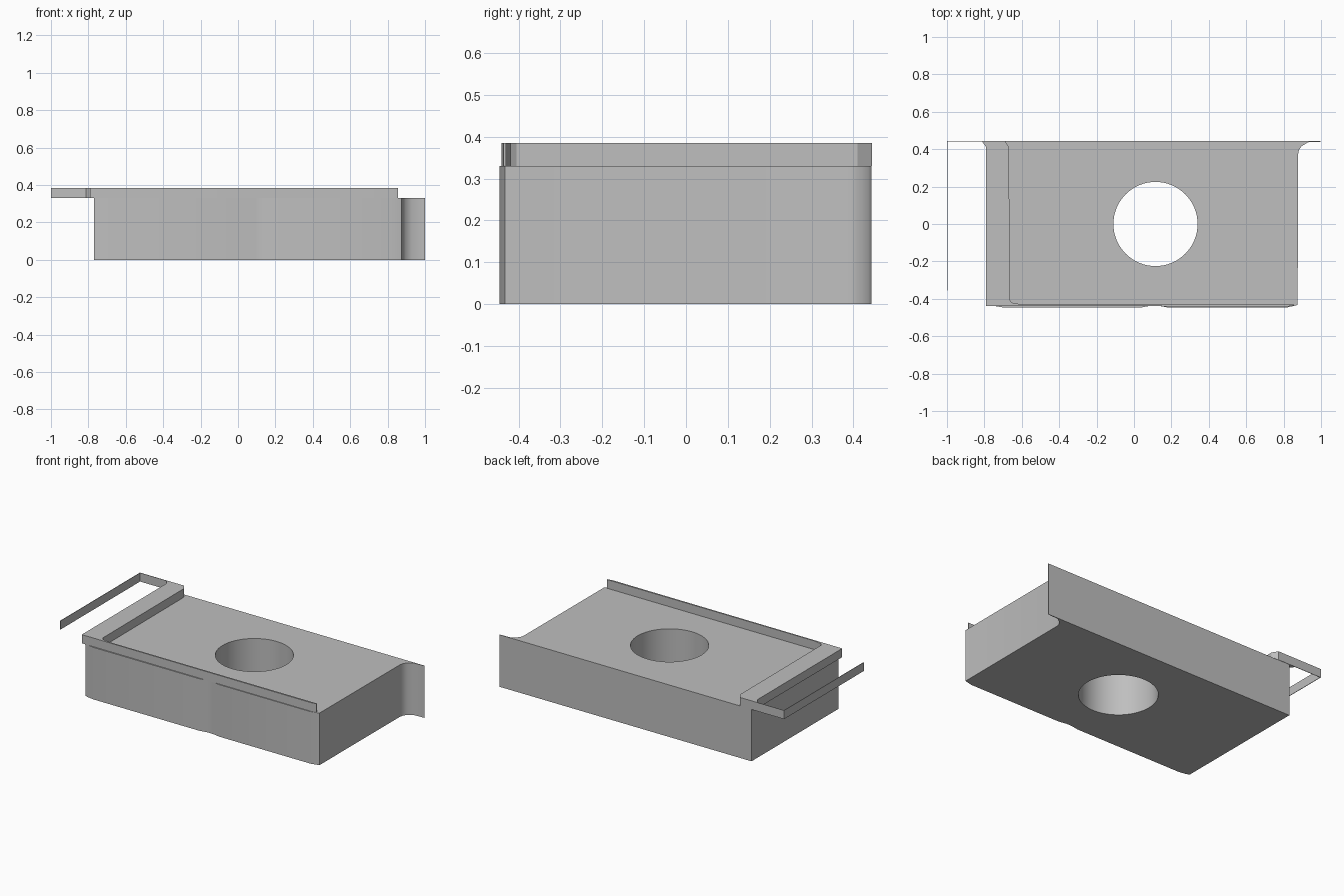
import bpy
import bmesh
from math import cos, sin, tau

cube = bpy.data.objects.get("Cube")
if cube:
    bpy.data.objects.remove(cube, do_unlink=True)

grey = bpy.data.materials.new("plain grey")
grey.use_nodes = True
colour = (0.52, 0.52, 0.52, 1)
grey.diffuse_color = colour
grey.node_tree.nodes["Principled BSDF"].inputs["Base Color"].default_value = colour


def circle(cx, cy, r, n=64):
    return [(cx + r * cos(tau * i / n), cy + r * sin(tau * i / n)) for i in range(n)]


def slab(name, outlines, z0, z1):
    """Extrude a flat outline, with any inner outlines cut out as holes."""
    curve = bpy.data.curves.new(name, "CURVE")
    curve.dimensions = "2D"
    curve.fill_mode = "BOTH"
    curve.extrude = (z1 - z0) / 2
    for points in outlines:
        spline = curve.splines.new("POLY")
        spline.points.add(len(points) - 1)
        for p, (x, y) in zip(spline.points, points):
            p.co = (x, y, 0, 1)
        spline.use_cyclic_u = True
    helper = bpy.data.objects.new(name + "_outline", curve)
    bpy.context.collection.objects.link(helper)
    bpy.context.view_layer.update()
    deps = bpy.context.evaluated_depsgraph_get()
    mesh = bpy.data.meshes.new_from_object(helper.evaluated_get(deps))
    bpy.data.objects.remove(helper, do_unlink=True)

    bm = bmesh.new()
    bm.from_mesh(mesh)
    bmesh.ops.remove_doubles(bm, verts=bm.verts, dist=0.0005)
    bmesh.ops.translate(bm, verts=bm.verts, vec=(0, 0, (z0 + z1) / 2))
    bmesh.ops.recalc_face_normals(bm, faces=bm.faces)
    bm.to_mesh(mesh)
    bm.free()
    mesh.materials.clear()
    mesh.materials.append(grey)
    obj = bpy.data.objects.new(name, mesh)
    bpy.context.collection.objects.link(obj)
    bpy.ops.object.select_all(action="DESELECT")
    obj.select_set(True)
    bpy.context.view_layer.objects.active = obj
    bpy.ops.object.shade_smooth_by_angle()
    return obj


floor, top = 0.33, 0.385
back = 0.443

# Block with a round through hole, shallow front notch and flared back fin
front_edge = [(-0.77, -0.43), (-0.75, -0.438), (-0.7, -0.446), (0.04, -0.446),
              (0.09, -0.437), (0.13, -0.437), (0.18, -0.446), (0.82, -0.446),
              (0.875, -0.433)]
fin = [(0.877, 0.37), (0.882, 0.395), (0.895, 0.415), (0.93, 0.437), (1, 0.44), (1, back)]
slab("base_block", [front_edge + fin + [(-0.77, back)], circle(0.115, 0, 0.225)], 0, floor)

# Raised ledge on the side, running into a thin lip along the front
ledge = [(-0.79, -0.438), (0.82, -0.441), (0.855, -0.436), (0.855, -0.43),
         (-0.6, -0.43), (-0.655, -0.42), (-0.665, -0.405), (-0.668, 0.41),
         (-0.69, 0.445), (-0.815, 0.445), (-0.79, 0.41)]
slab("side_ledge_and_front_lip", [ledge], floor, top)

# Thin bent strip standing off beyond the ledge
strip = [(-0.81, 0.445), (-1, 0.445), (-1, -0.355), (-0.997, -0.355),
         (-0.997, 0.442), (-0.81, 0.442)]
slab("side_strip", [strip], floor, top)
